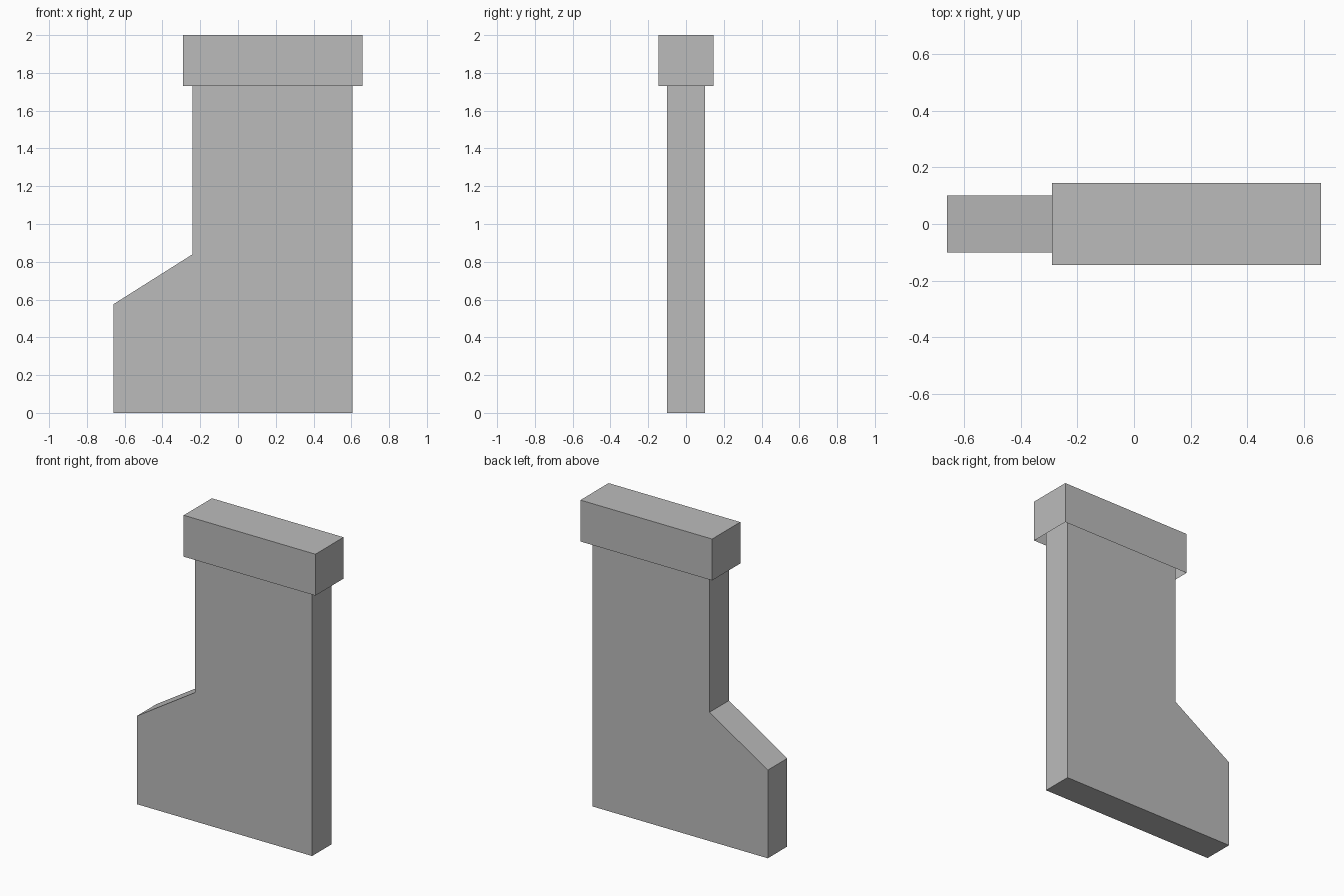
import bpy
import bmesh

default = bpy.data.objects.get("Cube")
if default:
    bpy.data.objects.remove(default, do_unlink=True)

# Single grey material
grey = bpy.data.materials.new("plain grey")
grey.use_nodes = True
colour = (0.5, 0.5, 0.5, 1.0)
grey.diffuse_color = colour
grey.node_tree.nodes["Principled BSDF"].inputs["Base Color"].default_value = colour


def extrude_profile(name, profile, half_depth, open_bottom=False):
    """Extrude an x-z outline through y, centred on y = 0."""
    bm = bmesh.new()
    face = bm.faces.new([bm.verts.new((x, -half_depth, z)) for x, z in profile])
    result = bmesh.ops.extrude_face_region(bm, geom=[face], use_keep_orig=True)
    moved = [v for v in result["geom"] if isinstance(v, bmesh.types.BMVert)]
    bmesh.ops.translate(bm, verts=moved, vec=(0, 2 * half_depth, 0))
    bmesh.ops.recalc_face_normals(bm, faces=bm.faces)
    if open_bottom:
        bm.normal_update()
        under = [f for f in bm.faces if f.normal.z < -0.9]
        bmesh.ops.delete(bm, geom=under, context="FACES_ONLY")
    mesh = bpy.data.meshes.new(name)
    bm.to_mesh(mesh)
    bm.free()
    mesh.materials.append(grey)
    obj = bpy.data.objects.new(name, mesh)
    bpy.context.collection.objects.link(obj)
    return obj


# Flat boot-shaped body, its shaft running up inside the cuff
extrude_profile("boot_body", [
    (-0.66, 0), (0.605, 0), (0.605, 1.98),
    (-0.24, 1.98), (-0.24, 0.84), (-0.66, 0.575),
], 0.1)

# Wider cuff around the top, hollow underneath
extrude_profile("boot_cuff", [
    (-0.29, 1.73), (0.66, 1.73), (0.66, 2), (-0.29, 2),
], 0.145, open_bottom=True)
